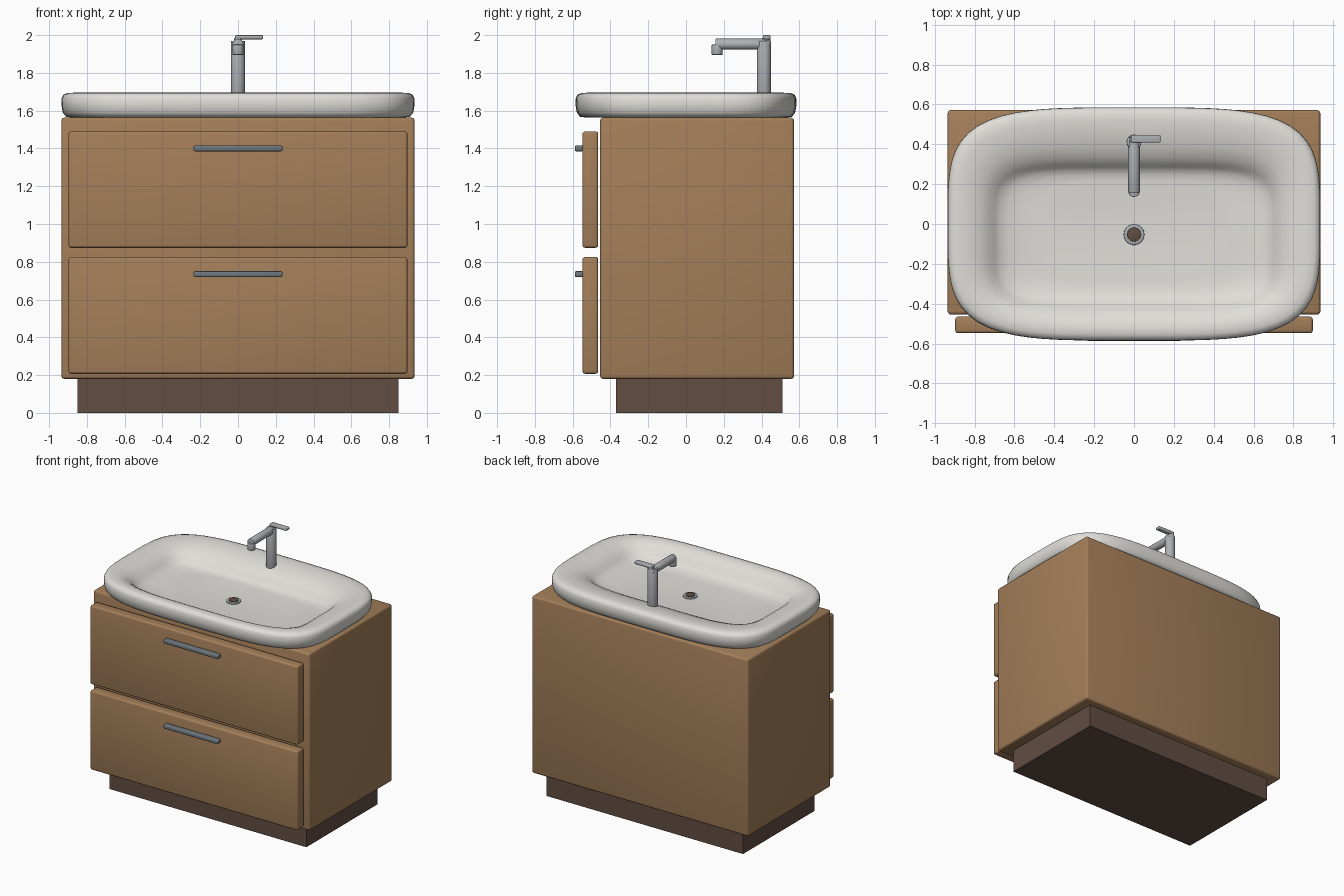
import bpy, bmesh, math
from mathutils import Vector

cube = bpy.data.objects.get("Cube")
if cube:
    bpy.data.objects.remove(cube, do_unlink=True)


def material(name, rgb):
    m = bpy.data.materials.new(name)
    m.use_nodes = True
    m.diffuse_color = (*rgb, 1)
    m.node_tree.nodes["Principled BSDF"].inputs["Base Color"].default_value = (*rgb, 1)
    return m


wood = material("oak wood", (0.37, 0.21, 0.10))
dark = material("dark brown", (0.12, 0.075, 0.055))
ceramic = material("white ceramic", (0.74, 0.73, 0.69))
steel = material("brushed steel", (0.42, 0.44, 0.46))
grey = material("handle grey", (0.16, 0.19, 0.21))


def finish(name, bm, mat, smooth=None):
    bmesh.ops.recalc_face_normals(bm, faces=bm.faces)
    mesh = bpy.data.meshes.new(name)
    bm.to_mesh(mesh)
    bm.free()
    mesh.materials.append(mat)
    obj = bpy.data.objects.new(name, mesh)
    bpy.context.collection.objects.link(obj)
    if smooth:
        bpy.ops.object.select_all(action='DESELECT')
        obj.select_set(True)
        bpy.context.view_layer.objects.active = obj
        bpy.ops.object.shade_smooth_by_angle(angle=math.radians(smooth))
    return obj


def box(name, low, high, mat, bevel=0.0):
    low, high = Vector(low), Vector(high)
    bm = bmesh.new()
    bmesh.ops.create_cube(bm, size=1)
    for v in bm.verts:
        v.co = (low + high) / 2 + v.co * (high - low)
    if bevel:
        bmesh.ops.bevel(bm, geom=bm.edges[:], offset=bevel, segments=3,
                        profile=0.5, affect='EDGES')
    return finish(name, bm, mat, 40 if bevel else None)


def rod(name, start, end, radius, mat, bevel=0.0):
    start, end = Vector(start), Vector(end)
    axis = end - start
    bm = bmesh.new()
    bmesh.ops.create_cone(bm, cap_ends=True, segments=32, radius1=radius,
                          radius2=radius, depth=axis.length)
    if bevel:
        rims = [e for e in bm.edges if abs(e.verts[0].co.z - e.verts[1].co.z) < 1e-5]
        bmesh.ops.bevel(bm, geom=rims, offset=bevel, segments=2,
                        profile=0.5, affect='EDGES')
    bmesh.ops.rotate(bm, verts=bm.verts, matrix=axis.to_track_quat('Z', 'Y').to_matrix())
    bmesh.ops.translate(bm, verts=bm.verts, vec=(start + end) / 2)
    return finish(name, bm, mat, 40)


# Cabinet body on a recessed plinth
box("plinth", (-0.85, -0.37, 0), (0.85, 0.51, 0.2), dark)
box("cabinet_body", (-0.935, -0.455, 0.18), (0.935, 0.572, 1.563), wood, 0.016)

# Two drawers with bar handles
for label, z0, z1, zh in (("lower", 0.207, 0.826, 0.735), ("upper", 0.874, 1.49, 1.4)):
    box(label + "_drawer_front", (-0.897, -0.548, z0), (0.897, -0.465, z1), wood, 0.014)
    box(label + "_drawer_handle", (-0.235, -0.588, zh - 0.015),
        (0.235, -0.545, zh + 0.015), grey, 0.007)


def squircle(half_x, half_y, centre_y, z, power, count=96):
    points = []
    for i in range(count):
        a = math.tau * i / count
        c, s = math.cos(a), math.sin(a)
        r = (abs(c) ** power + abs(s) ** power) ** (-1 / power)
        points.append((half_x * r * c, centre_y + half_y * r * s, z))
    return points


# Basin: rounded-rectangle rings from underside, over the rim, to the floor
rings = [
    (0.88, 0.53, 0, 1.564, 4), (0.91, 0.562, 0, 1.568, 4),
    (0.928, 0.578, 0, 1.59, 4), (0.935, 0.585, 0, 1.63, 4),
    (0.934, 0.584, 0, 1.665, 4), (0.925, 0.575, 0, 1.684, 4),
    (0.905, 0.555, 0, 1.693, 4), (0.87, 0.52, -0.005, 1.695, 4),
    (0.82, 0.472, -0.02, 1.688, 4), (0.77, 0.425, -0.037, 1.672, 4.3),
    (0.73, 0.384, -0.049, 1.65, 4.7), (0.70, 0.356, -0.055, 1.622, 5),
    (0.675, 0.338, -0.053, 1.602, 5), (0.63, 0.317, -0.048, 1.587, 5),
    (0.56, 0.287, -0.042, 1.577, 5), (0.48, 0.253, -0.037, 1.572, 5),
]
bm = bmesh.new()
loops = [[bm.verts.new(p) for p in squircle(*ring)] for ring in rings]
for a, b in zip(loops, loops[1:]):
    for i in range(len(a)):
        j = (i + 1) % len(a)
        bm.faces.new((a[i], a[j], b[j], b[i]))
bm.faces.new(loops[0])
bm.faces.new(loops[-1])
finish("basin", bm, ceramic, 50)

# Drain ring and plug
rod("drain_ring", (0, -0.053, 1.565), (0, -0.053, 1.582), 0.052, steel, 0.004)
rod("drain_plug", (0, -0.053, 1.57), (0, -0.053, 1.588), 0.035, dark, 0.003)

# Tap: column, spout, nozzle and lever
rod("tap_column", (0, 0.412, 1.62), (0, 0.412, 1.97), 0.037, steel, 0.004)
rod("tap_spout", (0, 0.44, 1.952), (0, 0.155, 1.952), 0.029, steel, 0.005)
rod("tap_nozzle", (0, 0.165, 1.895), (0, 0.165, 1.95), 0.029, steel, 0.004)
rod("tap_lever_pivot", (0, 0.425, 1.96), (0, 0.425, 1.985), 0.022, steel)
box("tap_lever", (-0.015, 0.408, 1.978), (0.133, 0.447, 2.0), steel, 0.006)
